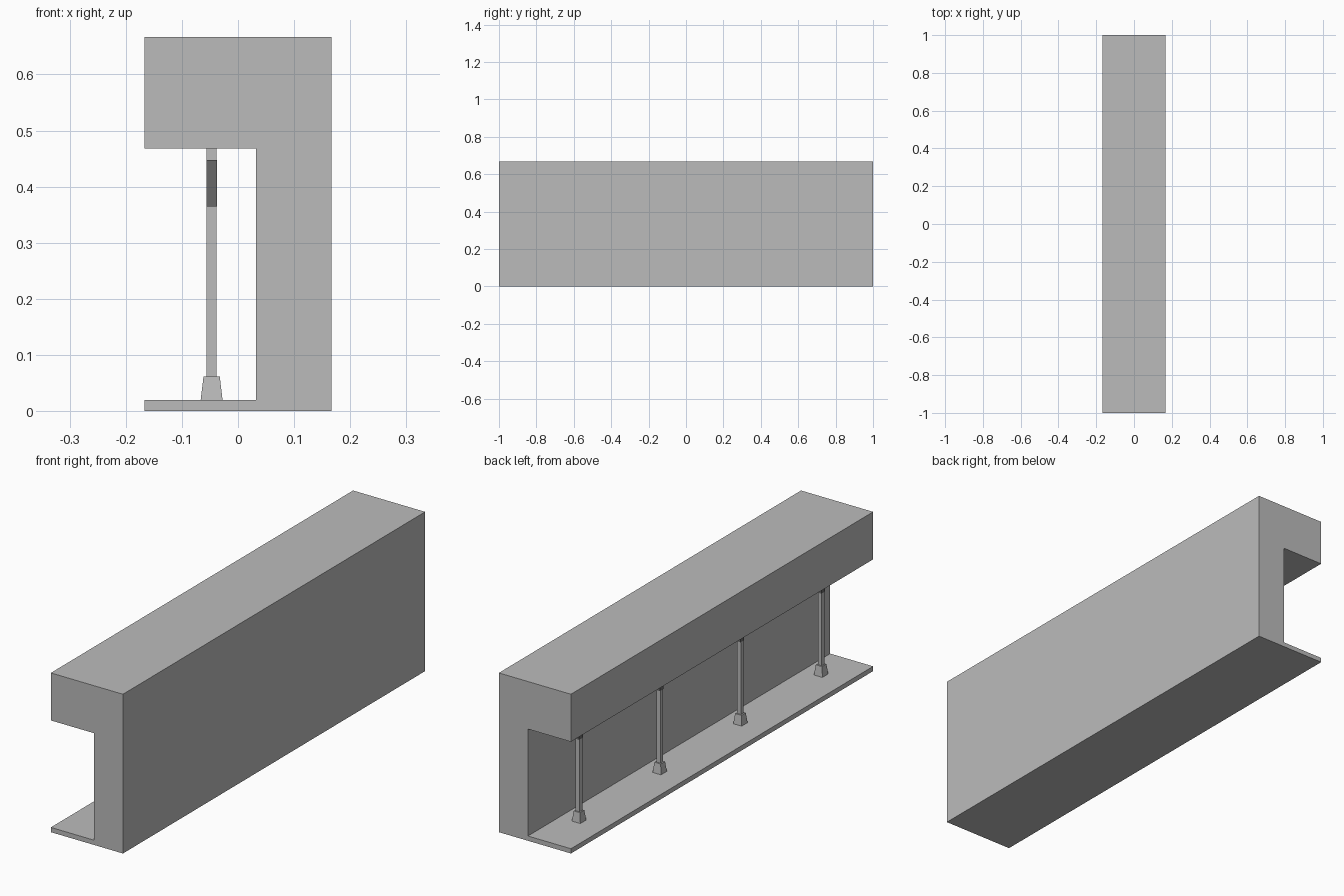
import bpy
import bmesh
from math import pi, sqrt

cube = bpy.data.objects.get("Cube")
if cube:
    bpy.data.objects.remove(cube, do_unlink=True)


def make_material(name, value):
    mat = bpy.data.materials.new(name)
    mat.use_nodes = True
    colour = (value, value, value, 1)
    mat.diffuse_color = colour
    mat.node_tree.nodes["Principled BSDF"].inputs["Base Color"].default_value = colour
    return mat


LIGHT = make_material("light grey", 0.5)
DARK = make_material("dark grey", 0.14)


def finish(name, bm, mat):
    bmesh.ops.recalc_face_normals(bm, faces=bm.faces)
    mesh = bpy.data.meshes.new(name)
    bm.to_mesh(mesh)
    bm.free()
    mesh.materials.append(mat)
    obj = bpy.data.objects.new(name, mesh)
    bpy.context.collection.objects.link(obj)


def block(name, x, y, bottom, top, width, depth, mat, taper=1.0):
    """Upright box on a centre point; taper scales its top."""
    bm = bmesh.new()
    bmesh.ops.create_cube(bm, size=1)
    for v in bm.verts:
        s = taper if v.co.z > 0 else 1.0
        v.co = (x + v.co.x * width * s, y + v.co.y * depth * s,
                top if v.co.z > 0 else bottom)
    finish(name, bm, mat)


# Shelter shell: C-shaped section run along y
HALF, INNER, FLOOR, CEILING, TOP = 0.167, 0.032, 0.02, 0.468, 0.667
section = [(-HALF, 0), (HALF, 0), (HALF, TOP), (-HALF, TOP),
           (-HALF, CEILING), (INNER, CEILING), (INNER, FLOOR), (-HALF, FLOOR)]
bm = bmesh.new()
face = bm.faces.new([bm.verts.new((x, -1, z)) for x, z in section])
run = bmesh.ops.extrude_face_region(bm, geom=[face], use_keep_orig=True)
for item in run["geom"]:
    if isinstance(item, bmesh.types.BMVert):
        item.co.y = 1
finish("shelter_shell", bm, LIGHT)

# Row of posts, each with a tapered foot and a dark box near the top
POST_X = -0.047
for i in range(4):
    y = 0.775 - i * 0.534
    n = i + 1
    block(f"post_{n}", POST_X, y, FLOOR, CEILING, 0.018, 0.018, LIGHT)
    block(f"post_foot_{n}", POST_X, y, FLOOR, 0.062, 0.039, 0.039, LIGHT, 0.74)
    block(f"post_box_{n}", POST_X, y, 0.365, 0.448, 0.0185, 0.024, DARK)
